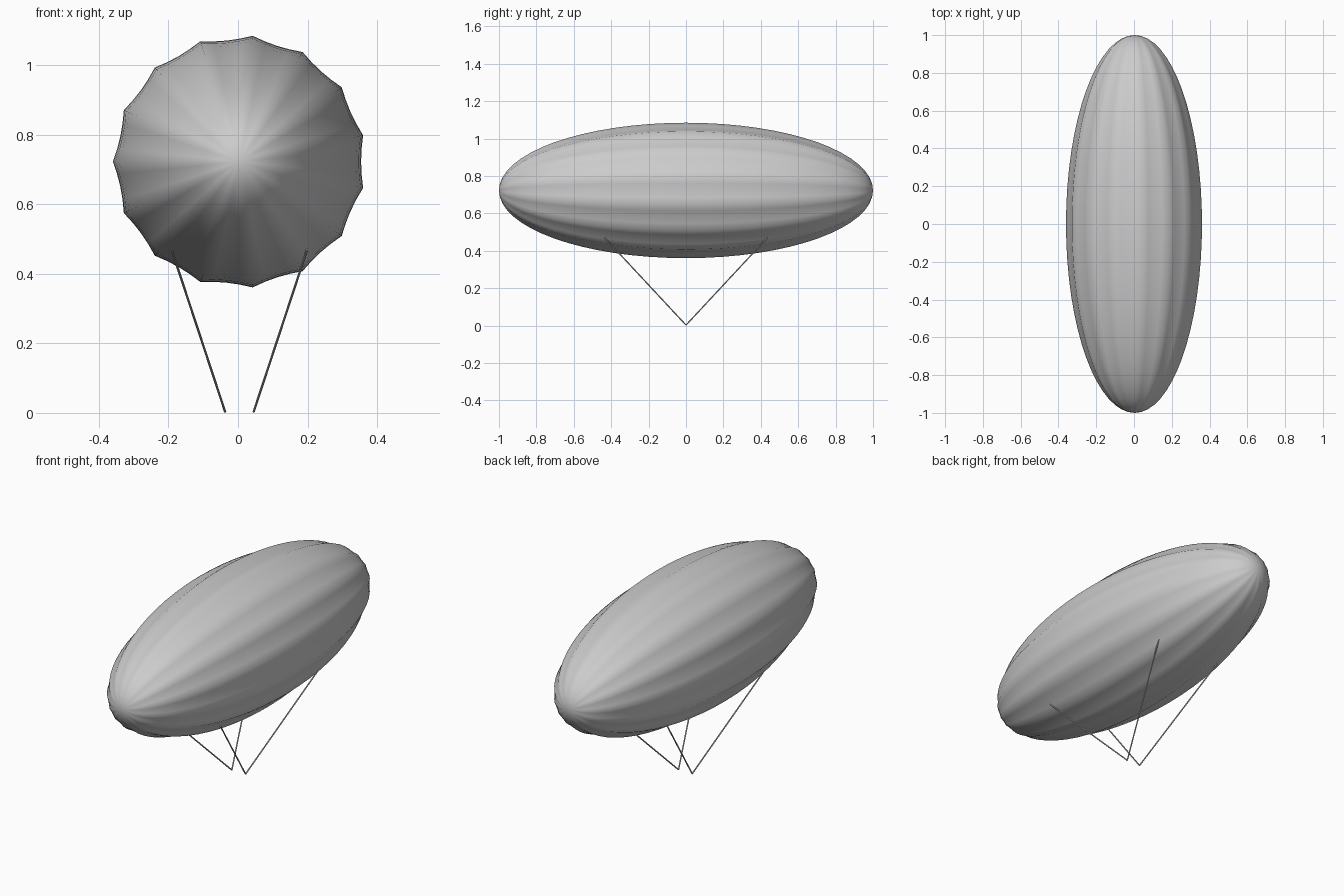
import bpy, bmesh
from math import sin, cos, pi, tau
from mathutils import Vector

if "Cube" in bpy.data.objects:
    bpy.data.objects.remove(bpy.data.objects["Cube"], do_unlink=True)

grey = bpy.data.materials.new("light grey")
grey.use_nodes = True
colour = (0.6, 0.6, 0.6, 1)
grey.diffuse_color = colour
grey.node_tree.nodes["Principled BSDF"].inputs["Base Color"].default_value = colour

AXIS_X, AXIS_Z = 0.004, 0.723
RADIUS, GORES, PER_GORE, RINGS = 0.364, 15, 4, 32


def add_object(name, bm, smooth):
    bmesh.ops.recalc_face_normals(bm, faces=bm.faces)
    for face in bm.faces:
        face.smooth = smooth
    mesh = bpy.data.meshes.new(name)
    bm.to_mesh(mesh)
    bm.free()
    mesh.materials.append(grey)
    obj = bpy.data.objects.new(name, mesh)
    bpy.context.collection.objects.link(obj)
    return obj


def gore_radius(step):
    # Ridge at each seam, shallow hollow between seams
    t = (step % PER_GORE) / PER_GORE
    chord = cos(pi / GORES) / cos((2 * t - 1) * pi / GORES)
    return RADIUS * (chord - 0.016 * 4 * t * (1 - t))


# Envelope: ellipsoid with fluted cross-section along y
bm = bmesh.new()
count = GORES * PER_GORE
rings = []
for i in range(1, RINGS):
    a = pi * i / RINGS
    ring = []
    for k in range(count):
        turn = pi + tau * k / count
        r = gore_radius(k) * sin(a)
        ring.append(bm.verts.new((AXIS_X + r * cos(turn), -cos(a), AXIS_Z + r * sin(turn))))
    rings.append(ring)
nose = bm.verts.new((AXIS_X, -1, AXIS_Z))
tail = bm.verts.new((AXIS_X, 1, AXIS_Z))
for k in range(count):
    n = (k + 1) % count
    bm.faces.new((nose, rings[0][k], rings[0][n]))
    bm.faces.new((tail, rings[-1][n], rings[-1][k]))
    for low, high in zip(rings, rings[1:]):
        bm.faces.new((low[k], high[k], high[n], low[n]))
add_object("envelope", bm, True)


# Suspension rods: two V shapes, one on each side
def rod(name, start, end, radius=0.0035):
    bm = bmesh.new()
    axis = end - start
    bmesh.ops.create_cone(bm, cap_ends=True, segments=8, radius1=radius,
                          radius2=radius, depth=axis.length)
    bmesh.ops.rotate(bm, verts=bm.verts, matrix=axis.to_track_quat("Z", "Y").to_matrix())
    bmesh.ops.translate(bm, verts=bm.verts, vec=(start + end) / 2)
    add_object(name, bm, False)


for side, sx in (("left", 1), ("right", -1)):
    for place, sy in (("front", -1), ("back", 1)):
        rod(f"{place}_{side}_rod",
            Vector((AXIS_X + sx * 0.041, 0, 0.003)),
            Vector((AXIS_X + sx * 0.195, sy * 0.435, 0.47)))
